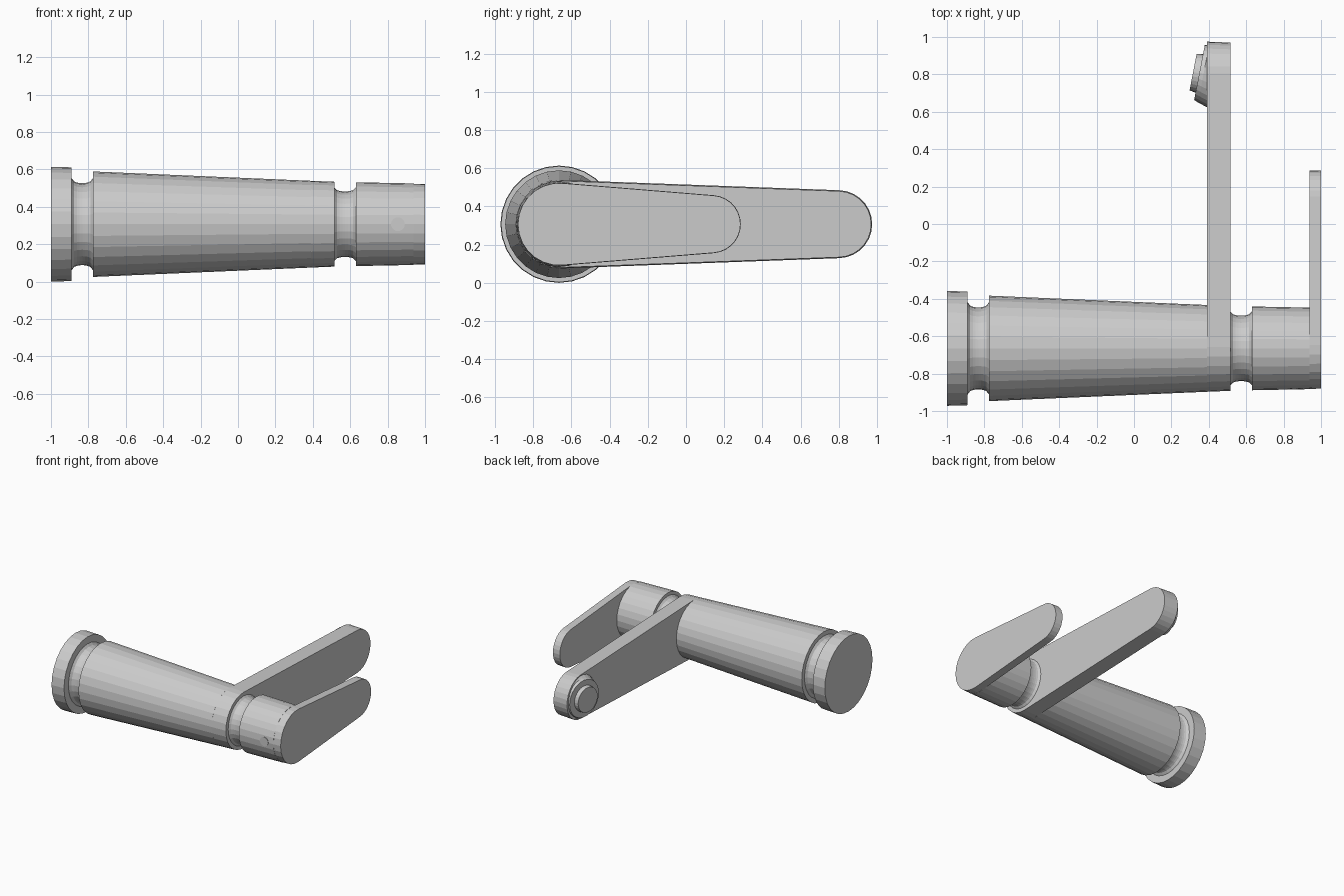
import bpy, bmesh, math
from mathutils import Vector

if "Cube" in bpy.data.objects:
    bpy.data.objects.remove(bpy.data.objects["Cube"])

AXIS_Y, AXIS_Z = -0.665, 0.307
SIDES = 28

grey = bpy.data.materials.new("light grey")
grey.use_nodes = True
colour = (0.6, 0.6, 0.6, 1)
grey.diffuse_color = colour
grey.node_tree.nodes["Principled BSDF"].inputs["Base Color"].default_value = colour


def loft(name, loops):
    """Skin a solid through closed loops of points and cap both ends."""
    bm = bmesh.new()
    rings = [[bm.verts.new(p) for p in loop] for loop in loops]
    n = len(rings[0])
    for a, b in zip(rings, rings[1:]):
        for i in range(n):
            j = (i + 1) % n
            bm.faces.new((a[i], a[j], b[j], b[i]))
    bm.faces.new(rings[0])
    bm.faces.new(rings[-1])
    bmesh.ops.recalc_face_normals(bm, faces=bm.faces)
    mesh = bpy.data.meshes.new(name)
    bm.to_mesh(mesh)
    bm.free()
    mesh.materials.append(grey)
    obj = bpy.data.objects.new(name, mesh)
    bpy.context.collection.objects.link(obj)
    return obj


def ring(centre, radius, axis=(1, 0, 0), sides=SIDES):
    """Circle of points around an axis."""
    axis = Vector(axis).normalized()
    u = Vector((0, 0, 1)).cross(axis).normalized()
    v = axis.cross(u)
    turns = [2 * math.pi * i / sides for i in range(sides)]
    return [Vector(centre) + radius * (math.cos(t) * u + math.sin(t) * v) for t in turns]


def lathe(name, profile):
    return loft(name, [ring((x, AXIS_Y, AXIS_Z), r) for x, r in profile])


def groove(name, x0, x1, edge, depth, steps=8):
    """Waist with a concave rounded profile."""
    profile = []
    for i in range(steps + 1):
        t = i / steps
        bow = math.sqrt(max(0, 1 - (2 * t - 1) ** 2))
        profile.append((x0 + (x1 - x0) * t, edge - depth * bow))
    return lathe(name, profile)


def arm_outline(x, big, small, length, arc=14):
    """Two unequal round ends joined by tangent lines."""
    a = math.acos((big - small) / length)
    points = []
    for centre, r, start, end in ((0, big, a, 2 * math.pi - a), (length, small, -a, a)):
        for i in range(arc + 1):
            t = start + (end - start) * i / arc
            points.append((x, AXIS_Y + centre + r * math.cos(t), AXIS_Z + r * math.sin(t)))
    return points


def arm(name, x0, x1, big, small, length, draft):
    loft(name, [arm_outline(x0, big, small, length),
                arm_outline(x1, big - draft, small - draft, length)])


# Turned handle and hub
lathe("end_flange", [(-1, 0.307), (-0.89, 0.304)])
groove("rear_groove", -0.89, -0.775, 0.247, 0.028)
lathe("tapered_handle", [(-0.775, 0.282), (0.39, 0.232)])
groove("front_groove", 0.515, 0.63, 0.197, 0.022)
lathe("hub", [(0.63, 0.224), (0.937, 0.218)])

# Tapered flat arms
arm("long_arm", 0.39, 0.515, 0.232, 0.178, 1.462, 0.005)
arm("short_arm", 0.937, 1.0, 0.217, 0.152, 0.8, 0.002)

# Tilted boss on the long arm with a flared foot
tilt = Vector((-0.98, 0.19, 0))
foot = ring((0.392, 0.795, AXIS_Z), 0.172)
waist = ring((0.372, 0.803, AXIS_Z), 0.156, -tilt)
face = ring((0.350, 0.810, AXIS_Z), 0.150, -tilt)
loft("boss_flange", [foot, waist, face])
disc_face = Vector((0.316, 0.812, AXIS_Z))
loft("boss_disc", [ring(disc_face - tilt * 0.05, 0.107, -tilt),
                   ring(disc_face, 0.100, -tilt)])

# Small flush pin in the hub
loft("hub_pin", [ring((0.855, AXIS_Y - d, AXIS_Z), 0.037, (0, 1, 0), 20) for d in (0.19, 0.221)])
